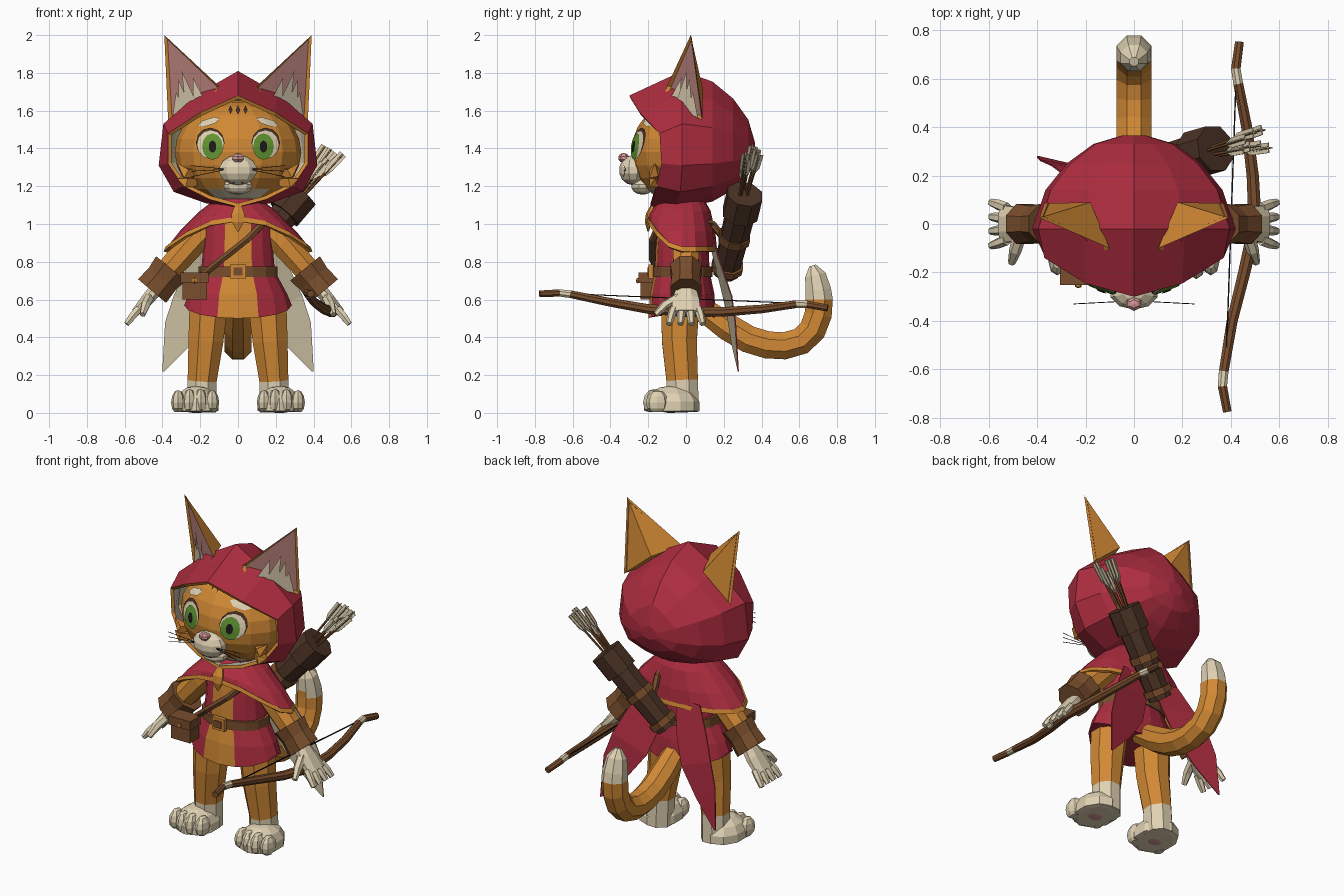
import bpy, bmesh, math, random
from mathutils import Vector as V

cube = bpy.data.objects.get("Cube")
if cube:
    bpy.data.objects.remove(cube)
random.seed(4)

COLOURS = {
    "orange fur": (.64, .25, .035), "crimson cloth": (.42, .026, .05),
    "cream fur": (.74, .64, .45), "cloth lining": (.62, .54, .37),
    "brown leather": (.19, .075, .026), "dark leather": (.07, .032, .018),
    "ear pink": (.46, .21, .19), "nose pink": (.66, .3, .3),
    "eye green": (.12, .3, .03), "black": (.012, .01, .01)}
MATS = {}
for label, rgb in COLOURS.items():
    m = bpy.data.materials.new(label)
    m.use_nodes = True
    m.diffuse_color = (*rgb, 1)
    m.node_tree.nodes["Principled BSDF"].inputs["Base Color"].default_value = (*rgb, 1)
    MATS[label] = m
ORANGE, RED, CREAM, LINING, BROWN, DARK, EAR, PINK, GREEN, BLACK = COLOURS


def finish(name, bm, mats, rule=None, mirror=False, cloth=0, rim=0, fix=True):
    """Turn a bmesh into an object, colouring faces by rule(centre, normal)."""
    if fix:
        bmesh.ops.recalc_face_normals(bm, faces=bm.faces)
    bm.normal_update()
    if rule:
        for f in bm.faces:
            f.material_index = int(rule(f.calc_center_median(), f.normal))
    me = bpy.data.meshes.new(name)
    bm.to_mesh(me)
    bm.free()
    for label in mats:
        me.materials.append(MATS[label])
    ob = bpy.data.objects.new(name, me)
    bpy.context.collection.objects.link(ob)
    if mirror:
        ob.modifiers.new("mirror", 'MIRROR').use_clip = False
    if cloth:
        s = ob.modifiers.new("thickness", 'SOLIDIFY')
        s.thickness, s.material_offset, s.material_offset_rim = cloth, 1, rim


def loft(name, rings, mats, rule=None, closed=True, caps=(True, True), **kw):
    """Skin a row of equal rings."""
    bm = bmesh.new()
    rows = [[bm.verts.new(p) for p in r] for r in rings]
    n = len(rows[0])
    for a, b in zip(rows, rows[1:]):
        for j in range(n if closed else n - 1):
            k = (j + 1) % n
            bm.faces.new((a[j], a[k], b[k], b[j]))
    for cap, row in zip(caps, (rows[0], rows[-1])):
        if cap and closed:
            bm.faces.new(row)
    finish(name, bm, mats, rule, **kw)


def tube(name, path, radii, mats, rule=None, sides=8, ref=(0, 1, 0), **kw):
    """Sweep a polygon along a path; a radius may be (across, along ref)."""
    pts, rings = [V(p) for p in path], []
    for i, p in enumerate(pts):
        d = (pts[min(i + 1, len(pts) - 1)] - pts[max(i - 1, 0)]).normalized()
        side = d.cross(V(ref)).normalized()
        up = side.cross(d)
        r = radii[i] if isinstance(radii, (list, tuple)) else radii
        ra, rb = r if isinstance(r, tuple) else (r, r)
        turns = [math.tau * (k + .5) / sides for k in range(sides)]
        rings.append([p + side * ra * math.cos(t) + up * rb * math.sin(t) for t in turns])
    loft(name, rings, mats, rule, **kw)


def ball(name, loc, size, mats, rule=None, seg=10, rows=7, floor=0, **kw):
    bm = bmesh.new()
    bmesh.ops.create_uvsphere(bm, u_segments=seg, v_segments=rows, radius=1)
    for v in bm.verts:
        v.co = V(c * s for c, s in zip(v.co, size)) + V(loc)
        v.co.z = max(v.co.z, floor)
    finish(name, bm, mats, rule, **kw)


def box(name, loc, size, mat):
    bm = bmesh.new()
    bmesh.ops.create_cube(bm, size=1)
    for v in bm.verts:
        v.co = V(c * s for c, s in zip(v.co, size)) + V(loc)
    finish(name, bm, [mat])


def oval(rx, ry, zf, n=16, cy=-.02):
    """Horizontal ring whose height zf depends on the sine of the angle."""
    turns = [math.tau * k / n for k in range(n)]
    return [(rx * math.cos(t), cy + ry * math.sin(t), zf(math.sin(t))) for t in turns]


# Head and painted face
HEAD, HR = V((0, -.02, 1.38)), V((.335, .27, .275))
ball("head", HEAD, HR, [ORANGE, CREAM], lambda c, n: c.z < 1.2 and c.y < 0 and abs(c.x) < .15, 16, 12)


def face_plate(name, x, z, rx, rz, mat, lift, n=12, mirror=True, slant=0):
    def on_face(dx, dz):
        px, pz = x + dx, z + dz + slant * dx
        q = 1 - (px / HR.x) ** 2 - ((pz - HEAD.z) / HR.z) ** 2
        return (px, HEAD.y - HR.y * math.sqrt(max(q, 0)) - lift, pz)
    bm = bmesh.new()
    mid = bm.verts.new(on_face(0, 0))
    turns = [math.tau * k / n for k in range(n)]
    ring = [bm.verts.new(on_face(rx * math.cos(t), rz * math.sin(t))) for t in turns]
    for k in range(n):
        bm.faces.new((mid, ring[k], ring[(k + 1) % n]))
    finish(name, bm, [mat], mirror=mirror, fix=False)


face_plate("eye_outline", .147, 1.43, .076, .08, DARK, .005)
face_plate("eye_white", .145, 1.42, .071, .076, CREAM, .008)
face_plate("iris", .135, 1.41, .055, .07, GREEN, .011)
face_plate("pupil", .135, 1.41, .02, .032, BLACK, .014)
face_plate("eyebrow", .155, 1.54, .06, .02, CREAM, .006, 6, slant=-.3)
face_plate("brow_stripe", .04, 1.605, .011, .022, DARK, .006, 4)
face_plate("middle_stripe", 0, 1.605, .012, .026, DARK, .006, 4, False)
ball("muzzle", (0, -.28, 1.285), (.105, .075, .08), [CREAM])
ball("chin", (0, -.23, 1.2), (.08, .06, .045), [CREAM])
ball("nose", (0, -.33, 1.35), (.036, .03, .026), [PINK], seg=6, rows=5)
box("mouth", (0, -.29, 1.222), (.06, .05, .012), DARK)
for i, dz in enumerate((-.03, 0, .03)):
    tube(f"whiskers_{i}", [(.06, -.32, 1.29), (.25, -.33, 1.28 + dz)], .002, [BLACK], sides=3, mirror=True)
for i, (z, rise) in enumerate(((1.27, .05), (1.22, .02))):
    tube(f"cheek_tufts_{i}", [(.23, -.13, z), (.28, -.17, z), (.32, -.165, z + rise)],
         [.03, .035, .002], [ORANGE], sides=4, mirror=True)

# Hood: rings from the opening to the back
def both(half):
    return half + [(-x, y, z) for x, y, z in half[-2:0:-1]]


opening = both([(0, -.3, 1.68), (.2, -.245, 1.59), (.37, -.14, 1.48), (.37, -.13, 1.32),
                (.29, -.16, 1.2), (.15, -.18, 1.13), (0, -.19, 1.09)])
crown = both([(0, -.02, 1.81), (.21, -.02, 1.69), (.395, -.02, 1.53), (.42, -.02, 1.31),
              (.34, -.03, 1.17), (.17, -.05, 1.11), (0, -.05, 1.08)])
hood = [opening, crown]
for y, s in ((.14, .87), (.25, .66), (.33, .4), (.365, .12)):
    hood.append([(x * s, y, 1.38 + (z - 1.38) * s) for x, _, z in crown])
loft("hood", hood, [RED, LINING, ORANGE], caps=(False, True), cloth=.02, rim=2)

# Ears with recessed pink and cream tufts
A, B, T, C = V((.1, -.1, 1.73)), V((.37, .085, 1.55)), V((.39, .025, 2)), V((.18, .09, 1.71))
D = V((.14, -.125, 1.66))
bm = bmesh.new()
a, d, b, t, c = [bm.verts.new(p) for p in (A, D, B, T, C)]
front = bm.faces.new((a, d, b, t))
for poly in ((a, t, c), (c, t, b), (a, c, d), (c, b, d)):
    bm.faces.new(poly)
bmesh.ops.recalc_face_normals(bm, faces=bm.faces)
bmesh.ops.inset_individual(bm, faces=[front], thickness=.02, depth=-.012)
front.material_index = 1
finish("ears", bm, [ORANGE, EAR], mirror=True)
out = (B - A).cross(T - A).normalized()
bm = bmesh.new()
for u, h in ((.28, .3), (.45, .46), (.62, .4), (.76, .26)):
    base = [D.lerp(B, u - .14), D.lerp(B, u + .14), A.lerp(B, u).lerp(T, h)]
    bm.faces.new([bm.verts.new(p - out * (.004 - u * .006)) for p in base])
finish("ear_tufts", bm, [CREAM], mirror=True, fix=False)

# Tunic, belt and mantle
tunic = [oval(rx, ry, lambda s, z=z: z) for z, rx, ry in
         ((1.1, .1, .09), (1, .18, .13), (.87, .185, .14), (.75, .195, .145), (.63, .26, .17))]
tunic.append(oval(.285, .18, lambda s: .57 - .07 * abs(s)))
loft("tunic", tunic, [RED, ORANGE], lambda c, n: c.y < -.1 and abs(c.x) < .08)
loft("belt", [oval(.21, .16, lambda s, z=z: z) for z in (.72, .775)], [BROWN])
box("buckle", (0, -.185, .748), (.085, .025, .075), ORANGE)
box("buckle_centre", (0, -.195, .748), (.05, .02, .042), BROWN)
box("pouch", (-.23, -.195, .665), (.13, .09, .13), BROWN)
box("pouch_flap", (-.23, -.2, .715), (.15, .105, .055), BROWN)
ball("pouch_button", (-.23, -.255, .7), (.015, .01, .015), [ORANGE], seg=6, rows=4)
lift = lambda base, k: lambda s: base + k * max(0, -s) ** 2
loft("mantle", [oval(.11, .11, lift(1.14, 0)), oval(.2, .15, lift(1.07, .02)),
                oval(.31, .175, lift(.96, .1)), oval(.39, .185, lift(.86, .16))],
     [RED, LINING, ORANGE], caps=(False, False), cloth=.018, rim=2)
loft("mantle_trim", [oval(.383, .184, lift(.88, .16)), oval(.394, .189, lift(.855, .16))],
     [ORANGE], caps=(False, False), cloth=.01)
tube("clasp", [(0, -.17, 1.11), (0, -.195, 1.05), (0, -.2, 1.01), (0, -.2, .96)],
     [(.015, .01), (.04, .018), (.036, .018), (.004, .004)], [ORANGE], sides=6)
tube("shoulder_strap", [(-.2, -.13, .72), (-.09, -.175, .81), (.05, -.175, .92), (.13, -.14, 1),
                        (.15, 0, 1.06), (.1, .14, 1), (.08, .22, .9)], .02, [BROWN], sides=6)

# Split cape tails, lined inside
inner = [(.02, .13, .9), (.06, .18, .7), (.12, .22, .53), (.24, .245, .37), (.39, .28, .22)]
outer = [(.2, .15, .9), (.28, .2, .75), (.34, .245, .62), (.385, .265, .48), (.4, .28, .22)]
loft("cape_tails", [list(pair) for pair in zip(inner, outer)], [RED, LINING, RED], closed=False,
     fix=False, mirror=True, cloth=.006)

# Arms, cuffs and hands
tube("arms", [(.14, 0, 1), (.24, 0, .9), (.38, 0, .74)], [.07, .078, .07], [ORANGE], mirror=True)
tube("cuffs", [(.355, 0, .765), (.4, 0, .71), (.455, 0, .645)], [(.11, .09), (.1, .08), (.105, .09)],
     [BROWN], mirror=True)
tube("palms", [(.42, 0, .67), (.48, 0, .6), (.545, 0, .53)], [(.04, .05), (.036, .075), (.024, .085)],
     [CREAM], mirror=True)
for i, y in enumerate((-.066, -.022, .022, .066)):
    tube(f"fingers_{i}", [(.525, y, .55), (.56, y * 1.2, .51), (.59, y * 1.35, .47)],
         [.023, .022, .016], [CREAM], sides=6, mirror=True)
tube("thumbs", [(.47, -.04, .61), (.49, -.11, .57), (.505, -.16, .52)], [.028, .026, .016],
     [CREAM], sides=6, mirror=True)

# Legs, paws and pads
tube("legs", [(.155, -.03, .58), (.17, -.035, .38), (.19, -.02, .17), (.195, -.015, .005)],
     [(.11, .11), (.1, .1), (.083, .09), (.085, .09)], [ORANGE, CREAM], lambda c, n: c.z < .17, mirror=True)
ball("feet", (.22, -.075, .035), (.125, .15, .11), [CREAM], floor=.005, mirror=True)
for i in range(4):
    edge = abs(i - 1.5)
    ball(f"toes_{i}", (.137 + i * .06, -.175 + edge * .015, .055), (.037, .06, .075 - edge * .006), [CREAM],
         seg=8, rows=6, floor=.005, mirror=True)
ball("paw_pads", (.22, -.08, .003), (.045, .035, .003), [PINK], seg=8, rows=4, mirror=True)

# Tail with a pale tip
tube("tail", [(0, .06, .57), (0, .22, .455), (0, .33, .39), (0, .43, .36), (0, .52, .355), (0, .61, .38),
              (0, .67, .44), (0, .7, .52), (0, .705, .6), (0, .7, .65), (0, .685, .73), (0, .67, .78)],
     [.065] + [.078] * 8 + [.074, .06, .02], [ORANGE, CREAM],
     lambda c, n: c.y > .55 and c.z > .62, ref=(1, 0, 0))

# Quiver and arrows
foot, mouth = V((-.02, .21, .74)), V((.33, .31, 1.15))
at = foot.lerp
tube("quiver", [foot, at(mouth, .6), mouth], [.07, .08, .085], [DARK])
for i, (lo, hi) in enumerate(((.05, .12), (.42, .5))):
    tube(f"quiver_band_{i}", [at(mouth, lo), at(mouth, hi)], .087, [BROWN])
tube("quiver_collar", [at(mouth, .76), at(mouth, 1.02)], .1, [DARK])
for i in range(7):
    off = V((random.uniform(-.045, .045), random.uniform(-.04, .04), random.uniform(-.04, .04)))
    end = at(mouth, random.uniform(1.42, 1.55)) + off * 1.4
    start = mouth + off * .7
    tube(f"arrow_shaft_{i}", [at(mouth, .8) + off * .5, end], .007, [BROWN], sides=5)
    for j, r in enumerate(((.03, .004), (.004, .03))):
        tube(f"fletching_{i}_{j}", [start.lerp(end, .5), start.lerp(end, .65), end], [.004, r, r],
             [CREAM], sides=4)

# Bow held in the left hand
limb = [(.385, -.775, .63), (.365, -.67, .635), (.37, -.61, .628), (.405, -.4, .585), (.455, -.2, .55),
        (.5, 0, .535), (.49, .2, .535), (.465, .4, .55), (.43, .58, .575), (.42, .64, .575), (.435, .75, .555)]
tube("bow", limb, [.03 - .014 * abs(p[1]) for p in limb], [BROWN, CREAM],
     lambda c, n: .59 < abs(c.y) < .66, ref=(0, 0, 1))
tube("bow_string", [(.375, -.72, .635), (.425, .71, .575)], .004, [BLACK], sides=4, ref=(0, 0, 1))
